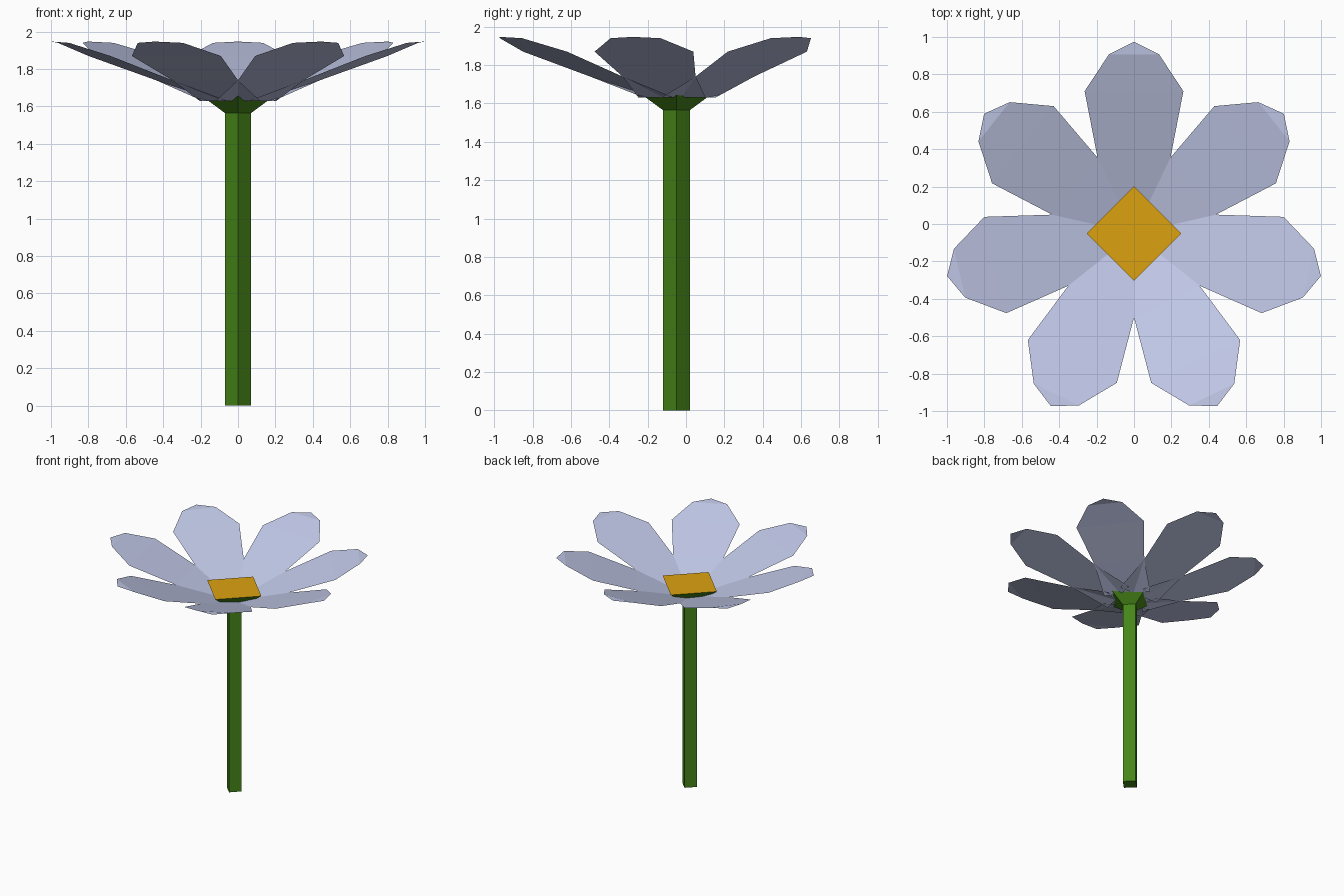
import bpy, bmesh, math
from mathutils import Matrix, Vector

cube = bpy.data.objects.get("Cube")
if cube:
    bpy.data.objects.remove(cube, do_unlink=True)

AXIS_Y = -0.05      # the stem sits slightly forward of the bounding centre
PETALS = 7


def material(name, rgb):
    m = bpy.data.materials.new(name)
    m.use_nodes = True
    m.diffuse_color = (*rgb, 1)
    m.node_tree.nodes["Principled BSDF"].inputs["Base Color"].default_value = (*rgb, 1)
    return m


lilac = material("pale lilac", (0.57, 0.62, 0.86))
green = material("stem green", (0.06, 0.235, 0.009))
gold = material("golden yellow", (0.72, 0.36, 0.005))


def make_object(name, bm, *mats):
    mesh = bpy.data.meshes.new(name)
    bm.to_mesh(mesh)
    bm.free()
    for m in mats:
        mesh.materials.append(m)
    obj = bpy.data.objects.new(name, mesh)
    bpy.context.collection.objects.link(obj)
    return obj


# Stem: four-sided column flaring into a cup with a golden top
bm = bmesh.new()
rings = []
for radius, z in ((0.07, 0), (0.07, 1.565), (0.253, 1.70)):
    rings.append([bm.verts.new((radius * math.cos(a), AXIS_Y + radius * math.sin(a), z))
                  for a in (k * math.pi / 2 for k in range(4))])
for low, high in zip(rings, rings[1:]):
    for k in range(4):
        n = (k + 1) % 4
        bm.faces.new((low[k], low[n], high[n], high[k]))
bm.faces.new(rings[0][::-1])
bm.faces.new(rings[-1]).material_index = 1
make_object("stem_and_flower_centre", bm, green, gold)

# Petals: half-width profile rows (distance out, half width, height) closed by a tip
ROWS = ((0.10, 0.18, 1.63), (0.405, 0.195, 1.74), (0.76, 0.264, 1.87), (0.957, 0.134, 1.94))
for k in range(PETALS):
    bm = bmesh.new()
    rows = [(bm.verts.new((r, -w, z)), bm.verts.new((r, w, z))) for r, w, z in ROWS]
    for (a, b), (c, d) in zip(rows, rows[1:]):
        bm.faces.new((a, c, d, b))
    tip = bm.verts.new((1.025, 0, 1.947))
    bm.faces.new((rows[-1][0], tip, rows[-1][1]))
    angle = math.pi / 2 + k * math.tau / PETALS
    turn = Matrix.Translation(Vector((0, AXIS_Y, 0))) @ Matrix.Rotation(angle, 4, 'Z')
    bmesh.ops.transform(bm, matrix=turn, verts=bm.verts)
    make_object(f"petal_{k + 1}", bm, lilac)
